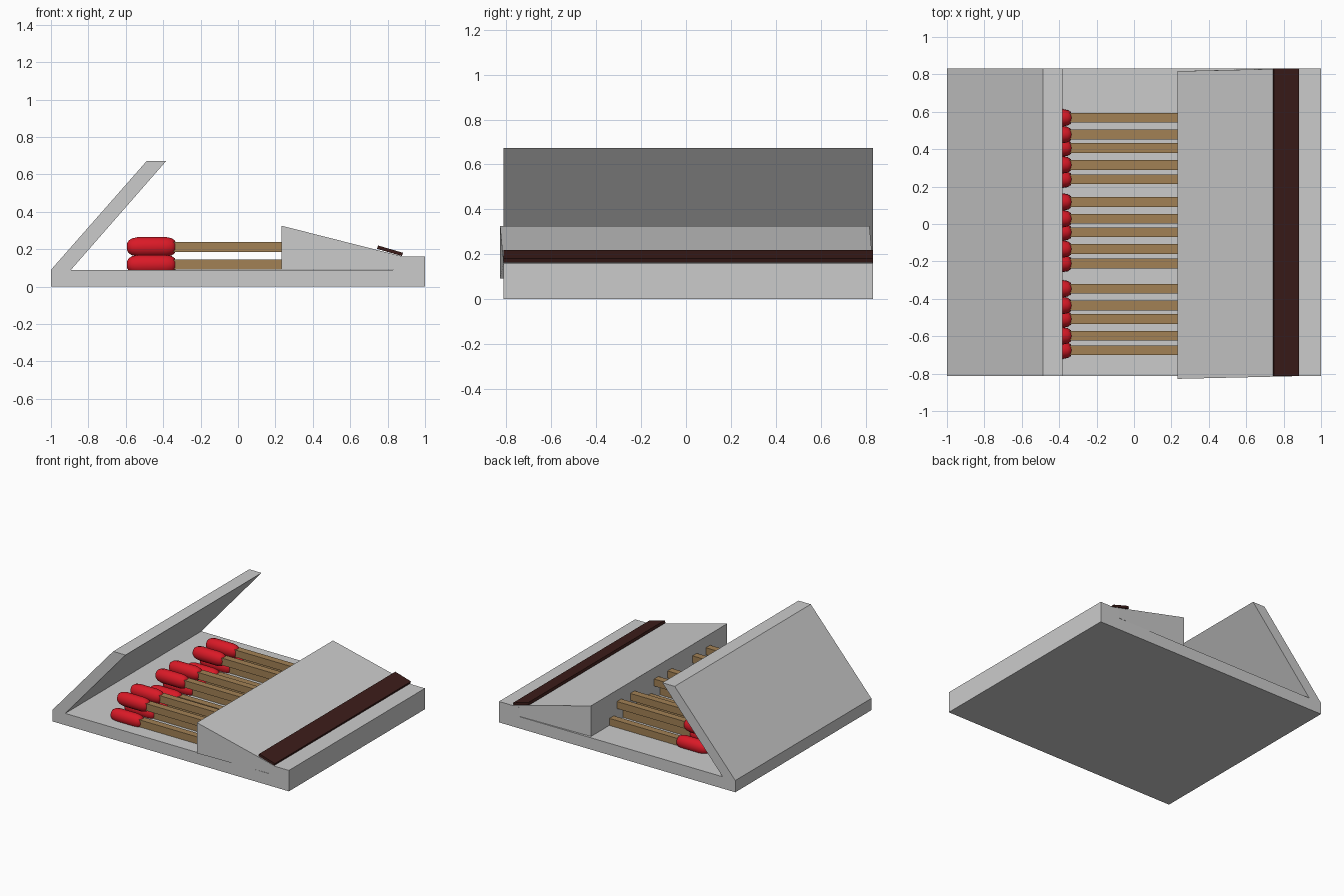
import bpy, bmesh, math

if "Cube" in bpy.data.objects:
    bpy.data.objects.remove(bpy.data.objects["Cube"])

def material(name, rgb):
    m = bpy.data.materials.new(name)
    m.diffuse_color = (*rgb, 1)
    m.use_nodes = True
    m.node_tree.nodes["Principled BSDF"].inputs["Base Color"].default_value = m.diffuse_color
    return m

RED = material("match_red", (0.70, 0.01, 0.02))
WOOD = material("match_wood", (0.36, 0.22, 0.09))
BROWN = material("striker_brown", (0.045, 0.012, 0.01))

def finish(name, bm, mat=None):
    bmesh.ops.recalc_face_normals(bm, faces=bm.faces)
    me = bpy.data.meshes.new(name)
    bm.to_mesh(me)
    bm.free()
    ob = bpy.data.objects.new(name, me)
    bpy.context.collection.objects.link(ob)
    if mat:
        me.materials.append(mat)
    return ob

def extrude(name, profile, y0, y1, mat=None, shear=lambda x: 0):
    """Extrude an xz outline along y, optionally shifting y with x."""
    bm = bmesh.new()
    a, b = ([bm.verts.new((x, y + shear(x), z)) for x, z in profile] for y in (y0, y1))
    bm.faces.new(a)
    bm.faces.new(b[::-1])
    n = len(profile)
    for i in range(n):
        j = (i + 1) % n
        bm.faces.new((a[i], b[i], b[j], a[j]))
    return finish(name, bm, mat)

def match_head(name, y, z):
    """Rounded head turned around the stick axis."""
    bm = bmesh.new()
    prof = [(-0.593, 0.018), (-0.585, 0.033), (-0.567, 0.045), (-0.535, 0.052),
            (-0.385, 0.052), (-0.355, 0.046), (-0.338, 0.034), (-0.331, 0.018)]
    n = 16
    rings = [[bm.verts.new((x, y + 0.9 * r * math.cos(2 * math.pi * k / n),
                            z + r * math.sin(2 * math.pi * k / n)))
              for k in range(n)] for x, r in prof]
    for p, q in zip(rings, rings[1:]):
        for k in range(n):
            j = (k + 1) % n
            bm.faces.new((p[k], p[j], q[j], q[k]))
    bm.faces.new(rings[0])
    bm.faces.new(rings[-1])
    for f in bm.faces:
        f.smooth = True
    return finish(name, bm, RED)

# Folded cover: base, open lid and raised front lip in one outline
extrude("cover", [(-1, 0), (1, 0), (1, 0.16), (0.83, 0.16), (0.83, 0.09), (-0.893, 0.09),
                  (-0.383, 0.673), (-0.487, 0.673), (-1, 0.09)], -0.813, 0.832)

# Front flap, slightly skewed sideways at its tall end
extrude("front_flap", [(0.232, 0.092), (0.83, 0.092), (0.89, 0.159), (0.232, 0.326)],
        -0.813, 0.832, shear=lambda x: -0.015 * max(0, (0.83 - x) / 0.6))

# Striking strip
extrude("striker_strip", [(0.743, 0.202), (0.749, 0.22), (0.882, 0.181), (0.876, 0.164)],
        -0.813, 0.832, BROWN)

# Matches: three bunches, alternating lower and upper rows
for g, yc in enumerate((-0.508, -0.044, 0.406)):
    for i, dy in enumerate((-0.167, -0.09, 0, 0.072, 0.162)):
        y = yc + dy
        z = 0.213 if i % 2 else 0.118
        tag = f"{g + 1}_{i + 1}"
        extrude(f"match_stick_{tag}", [(-0.45, z - 0.027), (0.535, z - 0.027),
                                       (0.535, z + 0.027), (-0.45, z + 0.027)],
                y - 0.026, y + 0.026, WOOD)
        match_head(f"match_head_{tag}", y, z)
